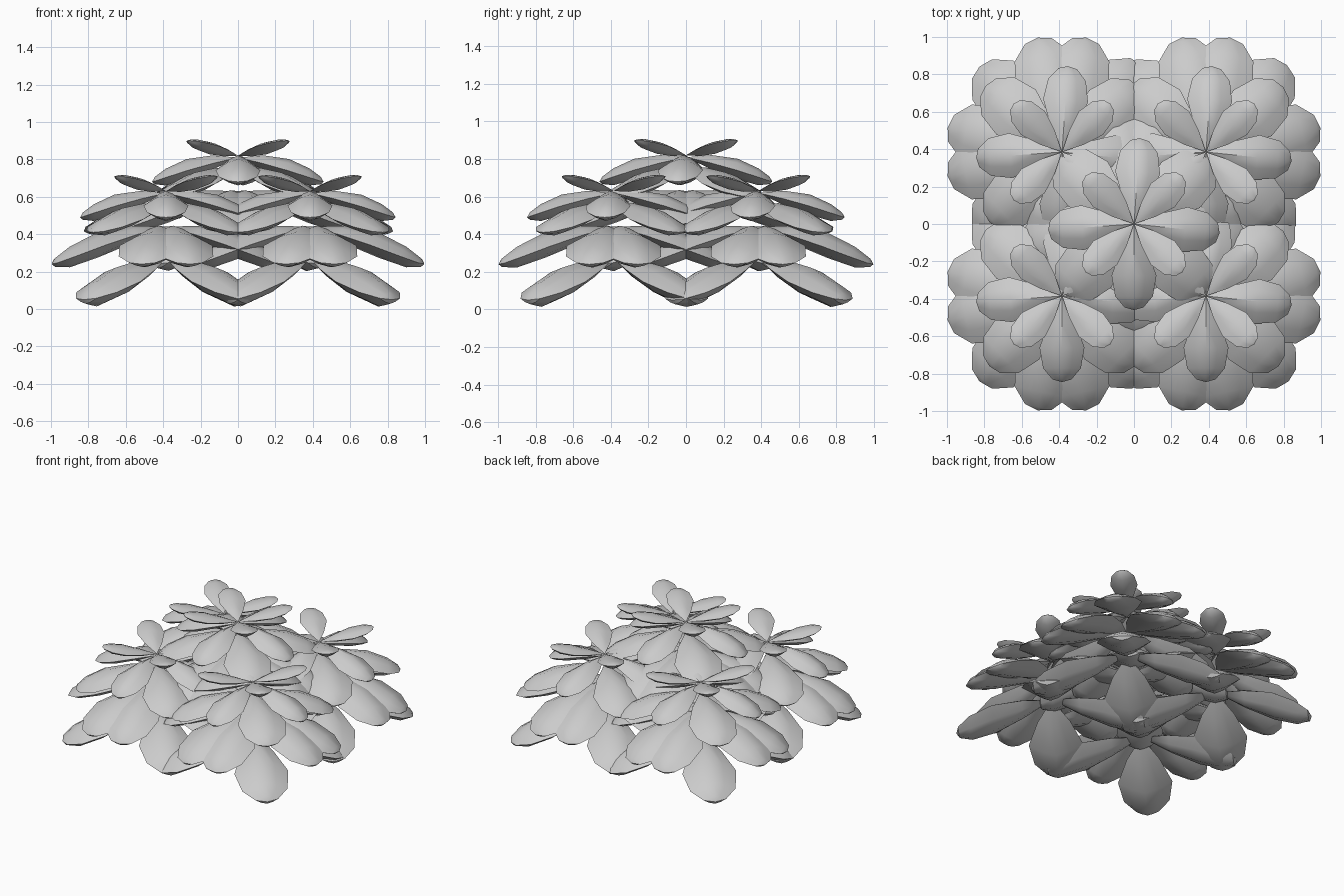
import bpy, bmesh
from math import radians, pi, sin
from mathutils import Matrix, Vector

if "Cube" in bpy.data.objects:
    bpy.data.objects.remove(bpy.data.objects["Cube"])

# leaf outline: fraction of length, half width fraction, ridge and belly fractions
OUTLINE = [(0.3, 0.6, 0.7, 0.7), (0.6, 1.0, 1.0, 1.0), (0.84, 0.84, 0.75, 0.9), (0.97, 0.42, 0.35, 0.35)]
RING = [(-1, 0), (-0.5, 0.65), (0, 1), (0.5, 0.65), (1, 0), (0.5, -0.65), (0, -1), (-0.5, -0.65)]

# whorls: reach, tip drop, base height, width, ridge, belly, arch, headings
WHORLS = [
    ("top_leaves",    0.365, 0.08,  0.00, 0.18, 0.025, 0.04, 0.00, (45, 135, 225, 315)),
    ("upper_leaves",  0.46, -0.13, -0.01, 0.24, 0.06, 0.05, 0.01, (86, 184, 270, 354)),
    ("middle_leaves", 0.54, -0.15, -0.07, 0.32, 0.06, 0.05, 0.01, (40, 139, 224, 316)),
    ("wide_leaves",   0.625, -0.20, -0.19, 0.35, 0.07, 0.065, 0.02,
     (12, 78, 102, 168, 192, 258, 282, 348)),
    ("lower_leaves",  0.635, -0.22, -0.36, 0.36, 0.075, 0.085, 0.01, (47, 134, 226, 314)),
]


def add_leaf(bm, reach, drop, base, width, ridge, belly, arch, heading):
    turn = Matrix.Rotation(radians(heading), 4, 'Z')

    def point(t, side, up):
        z = base + drop * t + arch * sin(pi * t) + up
        return bm.verts.new(turn @ Vector((reach * t, side, z)))

    root, tip = point(0, 0, 0), point(1, 0, 0)
    rings = [[point(t, s * w * width / 2, u * (r * ridge if u > 0 else b * belly)) for s, u in RING]
             for t, w, r, b in OUTLINE]
    n = len(RING)
    for i in range(n):
        j = (i + 1) % n
        bm.faces.new((root, rings[0][i], rings[0][j]))
        for a, b in zip(rings, rings[1:]):
            bm.faces.new((a[i], b[i], b[j], a[j]))
        bm.faces.new((rings[-1][i], tip, rings[-1][j]))


# one mesh per whorl, shared by all five plants
meshes = []
for name, *shape, headings in WHORLS:
    bm = bmesh.new()
    for h in headings:
        add_leaf(bm, *shape, h)
    bmesh.ops.recalc_face_normals(bm, faces=bm.faces)
    mesh = bpy.data.meshes.new(name)
    bm.to_mesh(mesh)
    bm.free()
    meshes.append(mesh)

# four corner rosettes and a raised centre one
C = 0.385
for x, y, z in [(-C, -C, 0.63), (C, -C, 0.63), (-C, C, 0.63), (C, C, 0.63), (0, 0, 0.82)]:
    for mesh in meshes:
        ob = bpy.data.objects.new(mesh.name, mesh)
        ob.location = (x, y, z)
        bpy.context.collection.objects.link(ob)
        ob.select_set(True)
        bpy.context.view_layer.objects.active = ob
bpy.ops.object.shade_smooth_by_angle(angle=radians(40))
